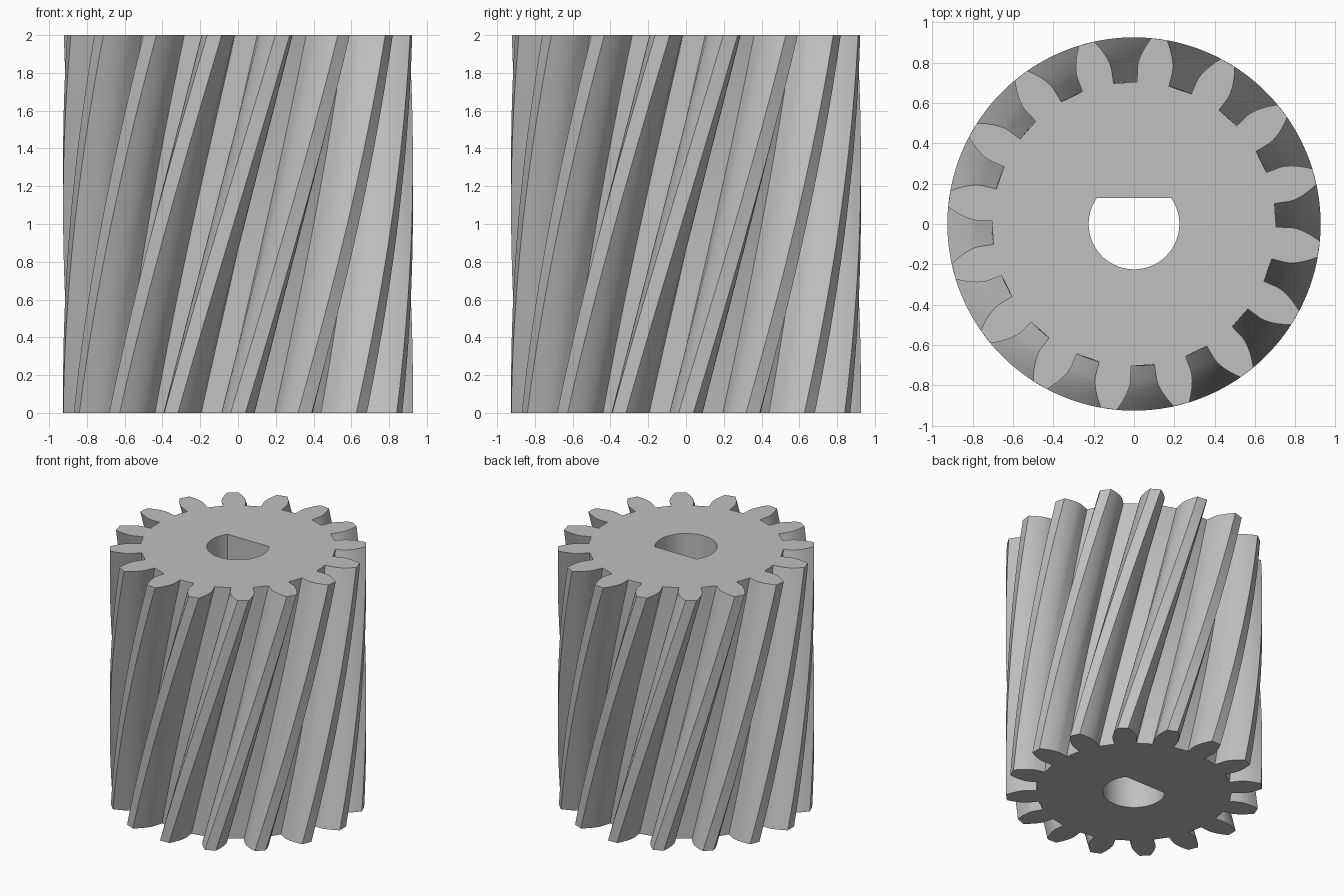
import bpy, bmesh
from math import pi, radians, sin, cos, tan, acos, asin

if "Cube" in bpy.data.objects:
    bpy.data.objects.remove(bpy.data.objects["Cube"], do_unlink=True)

TEETH = 16
TIP, ROOT, BASE = 0.926, 0.705, 0.78
HALF_BASE = radians(6.48)      # half the tooth angle below the base circle
TWIST = radians(37.26)
HEIGHT = 2.0
LAYERS = 32
FLANK_STEPS = 6
BORE, FLAT_Y = 0.225, 0.13


def flank():
    """Radius and half angle along one tooth side, root to tip."""
    points = [(ROOT, HALF_BASE)]
    for i in range(FLANK_STEPS + 1):
        r = BASE + (TIP - BASE) * i / FLANK_STEPS
        a = acos(BASE / r)
        points.append((r, HALF_BASE - (tan(a) - a)))
    return points


def gear_outline():
    """Polar outline of the whole toothed wheel, counter-clockwise."""
    side = flank()
    outline = []
    for t in range(TEETH):
        mid = 2 * pi * t / TEETH
        outline += [(r, mid - h) for r, h in side]
        outline += [(r, mid + h) for r, h in reversed(side)]
    return outline


def bore_outline(steps=48):
    """D-shaped shaft hole, the flat towards the back."""
    start = pi - asin(FLAT_Y / BORE)
    sweep = pi + 2 * asin(FLAT_Y / BORE)
    return [(BORE, start + sweep * i / steps) for i in range(steps + 1)]


def add_ring(bm, outline, z, turn):
    return [bm.verts.new((r * cos(a + turn), r * sin(a + turn), z)) for r, a in outline]


def bridge(bm, low, high):
    n = len(low)
    for i in range(n):
        j = (i + 1) % n
        bm.faces.new((low[i], low[j], high[j], high[i]))


def ring_edges(bm, ring):
    return [bm.edges.get((ring[i - 1], ring[i])) for i in range(len(ring))]


bm = bmesh.new()

# Helical teeth
profile = gear_outline()
rings = [add_ring(bm, profile, HEIGHT * k / LAYERS, TWIST * k / LAYERS)
         for k in range(LAYERS + 1)]
for low, high in zip(rings, rings[1:]):
    bridge(bm, low, high)

# Straight shaft hole
hole = [add_ring(bm, bore_outline(), z, 0) for z in (0, HEIGHT)]
bridge(bm, hole[0], hole[1])

# End faces between the teeth and the hole
for outer, inner, up in ((rings[0], hole[0], -1), (rings[-1], hole[1], 1)):
    bmesh.ops.triangle_fill(bm, use_beauty=True, normal=(0, 0, up),
                            edges=ring_edges(bm, outer) + ring_edges(bm, inner))
bmesh.ops.recalc_face_normals(bm, faces=bm.faces[:])

mesh = bpy.data.meshes.new("helical_pinion")
bm.to_mesh(mesh)
bm.free()
gear = bpy.data.objects.new("helical_pinion", mesh)
bpy.context.collection.objects.link(gear)

# Single grey material
grey = bpy.data.materials.new("plain_grey")
grey.use_nodes = True
colour = (0.53, 0.53, 0.53, 1)
grey.diffuse_color = colour
grey.node_tree.nodes["Principled BSDF"].inputs["Base Color"].default_value = colour
mesh.materials.append(grey)

# Smooth flanks with sharp edges
bpy.ops.object.select_all(action='DESELECT')
gear.select_set(True)
bpy.context.view_layer.objects.active = gear
bpy.ops.object.shade_smooth_by_angle(angle=radians(30))
